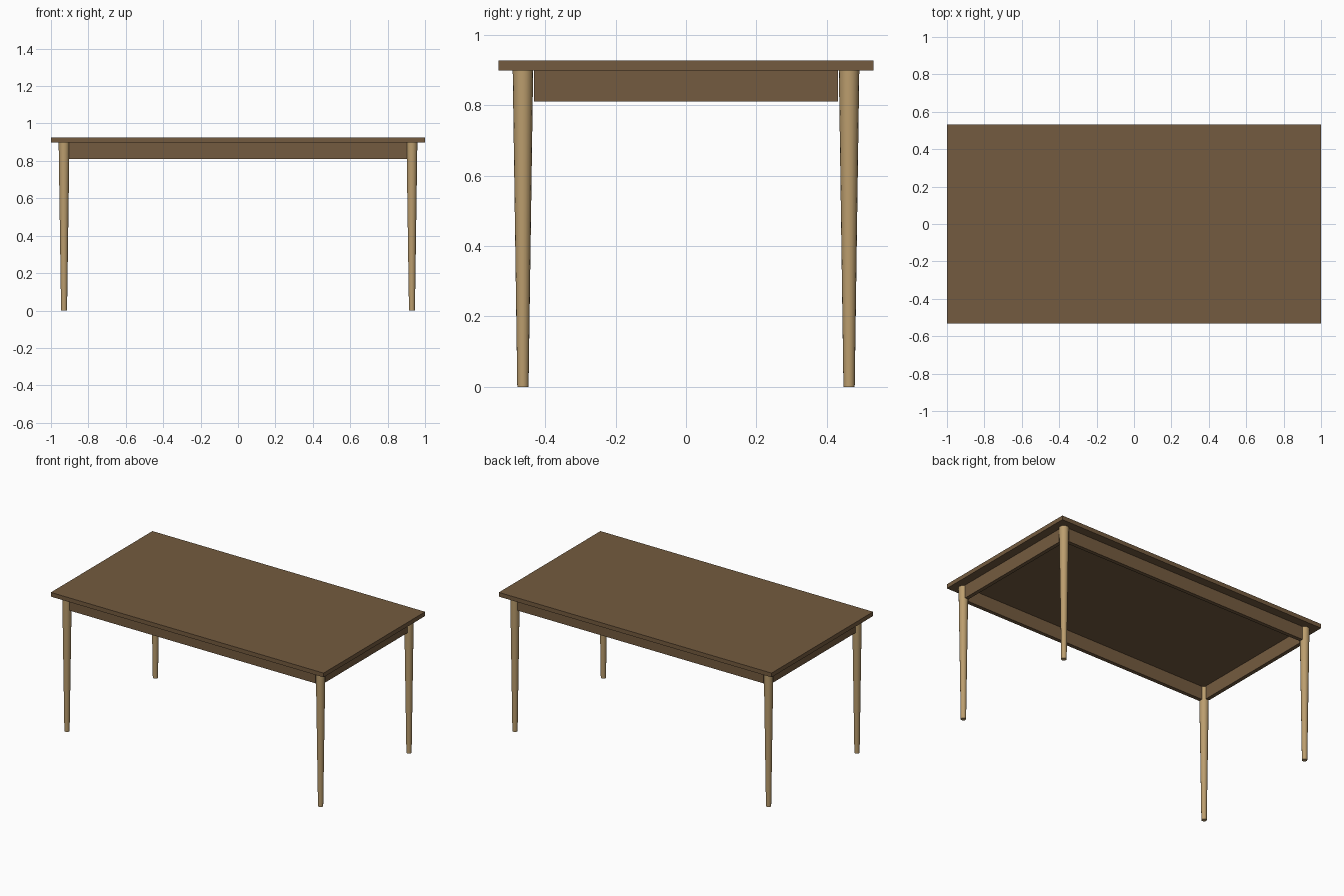
import bpy, bmesh

if "Cube" in bpy.data.objects:
    bpy.data.objects.remove(bpy.data.objects["Cube"])

def mat(name, rgb):
    m = bpy.data.materials.new(name)
    m.diffuse_color = (*rgb, 1)
    m.use_nodes = True
    m.node_tree.nodes["Principled BSDF"].inputs["Base Color"].default_value = m.diffuse_color
    return m

DARK = mat("dark wood", (0.175, 0.105, 0.05))
LIGHT = mat("light wood", (0.50, 0.34, 0.155))

TOP_Z, UNDER_Z, APRON_Z = 0.926, 0.898, 0.81
LEG_X, LEG_Y = 0.93, 0.463
APRON_T = 0.025

def box(name, lo, hi, m):
    bpy.ops.mesh.primitive_cube_add(size=1, location=[(a + b) / 2 for a, b in zip(lo, hi)])
    o = bpy.context.object
    o.name = name
    o.scale = [b - a for a, b in zip(lo, hi)]
    bpy.ops.object.transform_apply(location=False, rotation=False, scale=True)
    o.data.materials.append(m)

# Tabletop
box("tabletop", (-1, -0.532, UNDER_Z), (1, 0.532, TOP_Z), DARK)

# Aprons between the legs
h = APRON_T / 2
for s, n in ((-1, "front"), (1, "back")):
    box(n + "_apron", (-0.903, s * LEG_Y - h, APRON_Z), (0.903, s * LEG_Y + h, UNDER_Z), DARK)
for s, n in ((-1, "left"), (1, "right")):
    box(n + "_apron", (s * LEG_X - h, -0.432, APRON_Z), (s * LEG_X + h, 0.432, UNDER_Z), DARK)

# Tapered round legs
for sx, nx in ((-1, "left"), (1, "right")):
    for sy, ny in ((-1, "front"), (1, "back")):
        bpy.ops.mesh.primitive_cone_add(vertices=16, radius1=0.016, radius2=0.029, depth=UNDER_Z,
                                        location=(sx * LEG_X, sy * LEG_Y, UNDER_Z / 2))
        o = bpy.context.object
        o.name = f"{ny}_{nx}_leg"
        o.data.materials.append(LIGHT)
        bpy.ops.object.shade_smooth_by_angle(angle=0.6)
